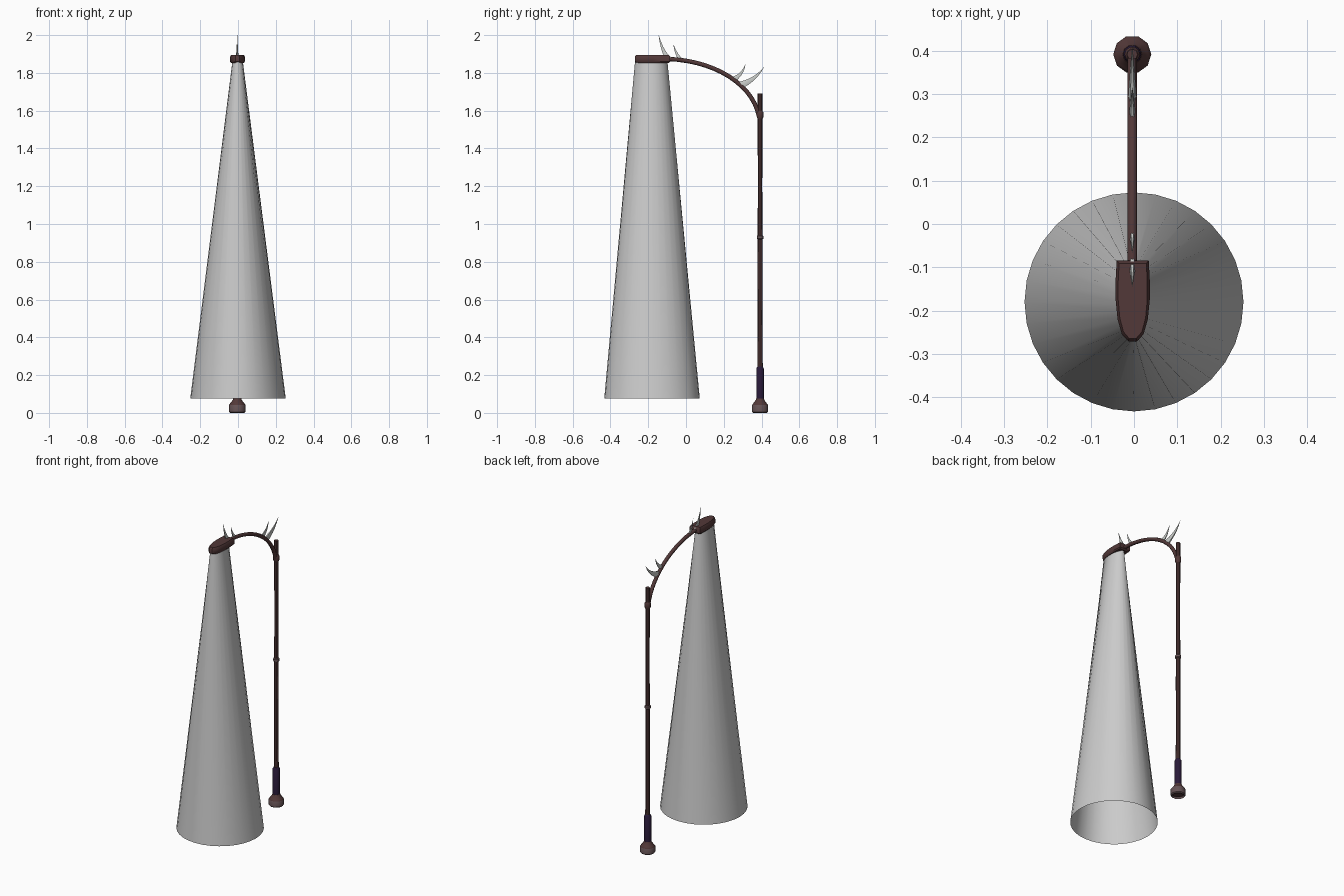
import bpy, bmesh, math
from mathutils import Vector

cube = bpy.data.objects.get("Cube")
if cube:
    bpy.data.objects.remove(cube)


def material(name, rgb):
    m = bpy.data.materials.new(name)
    m.use_nodes = True
    m.diffuse_color = (*rgb, 1)
    m.node_tree.nodes["Principled BSDF"].inputs["Base Color"].default_value = (*rgb, 1)
    return m


BROWN = material("rusty brown", (0.085, 0.04, 0.04))
STONE = material("worn grey brown", (0.13, 0.085, 0.09))
PURPLE = material("dark purple", (0.022, 0.01, 0.04))
BEAM = material("pale beam", (0.6, 0.6, 0.6))
BONE = material("bone grey", (0.6, 0.62, 0.6))

POLE_X, POLE_Y = -0.004, 0.392


def loft(name, rings, mats, caps=True, angle=40):
    """Skin a list of equal-length point rings."""
    bm = bmesh.new()
    loops = [[bm.verts.new(p) for p in ring] for ring in rings]
    n = len(loops[0])
    for a, b in zip(loops, loops[1:]):
        for i in range(n):
            j = (i + 1) % n
            bm.faces.new((a[i], a[j], b[j], b[i]))
    if caps:
        bm.faces.new(loops[0][::-1])
        bm.faces.new(loops[-1])
    bmesh.ops.recalc_face_normals(bm, faces=bm.faces)
    me = bpy.data.meshes.new(name)
    bm.to_mesh(me)
    bm.free()
    for m in mats:
        me.materials.append(m)
    ob = bpy.data.objects.new(name, me)
    bpy.context.collection.objects.link(ob)
    bpy.ops.object.select_all(action='DESELECT')
    ob.select_set(True)
    bpy.context.view_layer.objects.active = ob
    bpy.ops.object.shade_smooth_by_angle(angle=math.radians(angle))
    return ob


def ellipse(cx, cy, z, rx, ry, n):
    return [(cx + rx * math.cos(math.tau * i / n), cy + ry * math.sin(math.tau * i / n), z)
            for i in range(n)]


def lathe(name, profile, mats, n=10):
    return loft(name, [ellipse(POLE_X, POLE_Y, z, r, r, n) for r, z in profile], mats)


def bezier(pts, t):
    pts = [Vector(p) for p in pts]
    while len(pts) > 1:
        pts = [a.lerp(b, t) for a, b in zip(pts, pts[1:])]
    return pts[0]


def tube(name, ctrl, radius, flat, mat, steps, n):
    """Sweep an ellipse along a bezier in the YZ plane; radius is a function of t."""
    rings = []
    for k in range(steps + 1):
        t = k / steps
        p = bezier(ctrl, t)
        d = (bezier(ctrl, min(1, t + .01)) - bezier(ctrl, max(0, t - .01))).normalized()
        side = Vector((-d.y, d.x))
        ring = []
        for i in range(n):
            a = math.tau * i / n
            q = p + side * radius(t) * math.sin(a)
            ring.append((POLE_X + radius(t) * flat * math.cos(a), q.x, q.y))
        rings.append(ring)
    return loft(name, rings, [mat], angle=60)


# Post: foot, sleeve, shaft and collars
foot = lathe("foot", [(0.034, 0.012), (0.037, 0), (0.044, 0.006), (0.044, 0.042),
                      (0.038, 0.05), (0.024, 0.068), (0.022, 0.075)], [BROWN, STONE])
for f in foot.data.polygons:
    if f.center.z < 0.045 and abs(f.normal.z) < 0.8:
        f.material_index = 1
lathe("sleeve", [(0.021, 0.07), (0.021, 0.235), (0.015, 0.245)], [PURPLE])
lathe("lower_shaft", [(0.0145, 0.24), (0.0125, 0.5), (0.014, 0.75), (0.013, 0.93)], [BROWN], 8)
lathe("upper_shaft", [(0.013, 0.93), (0.0115, 1.2), (0.0125, 1.45), (0.0125, 1.69)], [BROWN], 8)
lathe("middle_collar", [(0.013, 0.918), (0.018, 0.922), (0.018, 0.936), (0.013, 0.94)], [STONE])
lathe("arm_collar", [(0.013, 1.555), (0.018, 1.565), (0.018, 1.592), (0.013, 1.6)], [BROWN])

# Curved arm
tube("arm", [(0.386, 1.57), (0.355, 1.735), (0.16, 1.865), (-0.1, 1.874)],
     lambda t: 0.0115, 1, BROWN, 14, 8)

# Lamp head: blunt at the back, rounded at the front
outline = [(0.037, -0.084), (0.0395, -0.13), (0.0395, -0.175), (0.035, -0.22),
           (0.025, -0.255), (0.010, -0.271)]
outline = outline + [(-x, y) for x, y in reversed(outline)]
rings = []
for z, s in ((1.853, 0.85), (1.86, 1), (1.885, 1), (1.896, 0.85)):
    rings.append([(-0.003 + x * s, -0.178 + (y + 0.178) * (0.5 + s / 2), z) for x, y in outline])
loft("lamp_head", rings, [BROWN])

# Open light beam, round at the ground and narrow at the lamp
loft("light_beam", [ellipse(0, -0.18, 0.075, 0.253, 0.253, 32),
                    ellipse(-0.002, -0.184, 1.858, 0.028, 0.086, 32)], [BEAM], caps=False)

# Curved spikes on the arm and head: root, bend, tip, root radius
spikes = [((-0.09, 1.87), (-0.125, 1.91), (-0.145, 2.0), 0.018),
          ((-0.025, 1.865), (-0.055, 1.90), (-0.067, 1.953), 0.013),
          ((0.25, 1.765), (0.30, 1.79), (0.315, 1.847), 0.016),
          ((0.29, 1.735), (0.37, 1.765), (0.412, 1.83), 0.021)]
for i, (root, bend, tip, r) in enumerate(spikes):
    tube(f"spike_{i + 1}", [root, bend, tip],
         lambda t: r * (1 - t) + 0.0004, 0.45, BONE, 5, 6)
